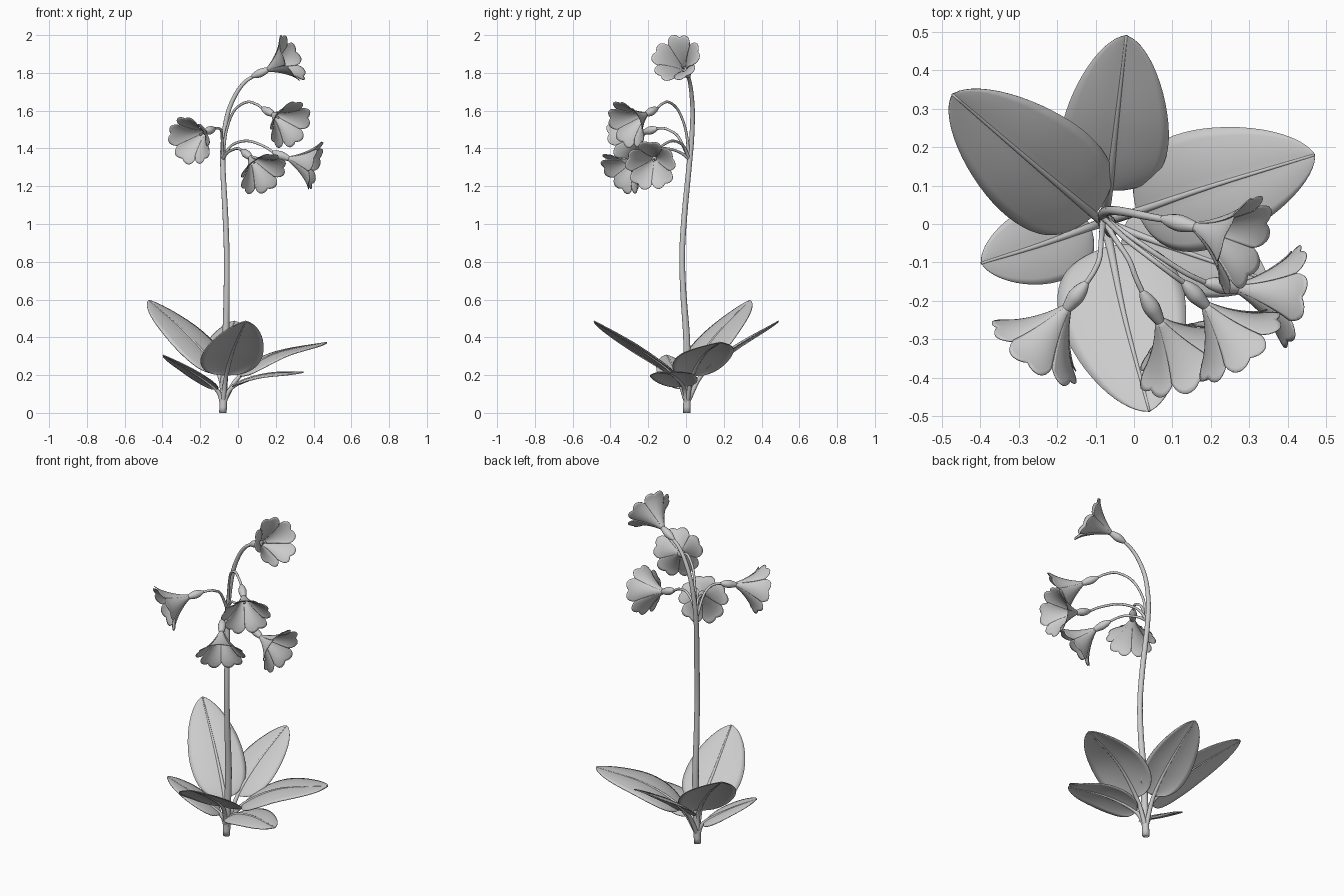
import bpy, math
from mathutils import Vector, Matrix

if "Cube" in bpy.data.objects:
    bpy.data.objects.remove(bpy.data.objects["Cube"])


def sample(pts, u):
    """Smooth (Catmull-Rom) point at u in 0..1 on a path."""
    p = [Vector(q) for q in pts]
    n = len(p) - 1
    i = min(int(u * n), n - 1)
    f = u * n - i
    a = p[i - 1] if i else 2 * p[0] - p[1]
    d = p[i + 2] if i + 2 <= n else 2 * p[n] - p[n - 1]
    b, c = p[i], p[i + 1]
    return 0.5 * (2 * b + (c - a) * f + (2 * a - 5 * b + 4 * c - d) * f**2
                  + (3 * b - a - 3 * c + d) * f**3)


def mesh_obj(name, verts, faces, thick=0):
    me = bpy.data.meshes.new(name)
    me.from_pydata(verts, [], faces)
    ob = bpy.data.objects.new(name, me)
    bpy.context.collection.objects.link(ob)
    me.polygons.foreach_set("use_smooth", [True] * len(faces))
    me.update()
    if thick:
        m = ob.modifiers.new("thickness", 'SOLIDIFY')
        m.thickness = thick
        m.offset = 0
    return ob


def grid_faces(rows, cols, base=0):
    return [(base + r * cols + c, base + r * cols + c + 1,
             base + (r + 1) * cols + c + 1, base + (r + 1) * cols + c)
            for r in range(rows - 1) for c in range(cols - 1)]


def tube(name, pts, radii, steps=32, sides=14):
    """Round tube along a smooth path with varying radius, closed ends."""
    rad = [(r, 0, 0) for r in radii]
    verts, faces = [], []
    ref = None
    for k in range(steps + 1):
        u = k / steps
        c = sample(pts, u)
        t = (sample(pts, min(u + .01, 1)) - sample(pts, max(u - .01, 0))).normalized()
        if ref is None:
            ref = t.orthogonal()
        ref = (ref - t * ref.dot(t)).normalized()
        b = t.cross(ref)
        r = sample(rad, u).x
        for s in range(sides):
            a = 2 * math.pi * s / sides
            verts.append(c + r * (math.cos(a) * ref + math.sin(a) * b))
    for k in range(steps):
        for s in range(sides):
            n = (s + 1) % sides
            faces.append((k * sides + s, k * sides + n,
                          (k + 1) * sides + n, (k + 1) * sides + s))
    faces.append(tuple(reversed(range(sides))))
    faces.append(tuple(range(steps * sides, (steps + 1) * sides)))
    return mesh_obj(name, verts, faces)


def leaf(name, pts, half_width, roll=0):
    """Petiole and midrib tube plus a blade that starts at the second point."""
    tube(name + "_midrib", pts, (.013, .011, .007, .004), 30, 10)
    rows, cols = 29, 13
    verts = []
    u0 = 1 / (len(pts) - 1)
    for r in range(rows):
        t = (1 - math.cos(math.pi * r / (rows - 1))) / 2
        u = u0 + (1 - u0) * t
        c = sample(pts, u)
        tan = (sample(pts, min(u + .01, 1)) - sample(pts, u - .01)).normalized()
        side = Matrix.Rotation(math.radians(roll), 3, tan) @ tan.cross(Vector((0, 0, 1))).normalized()
        nrm = side.cross(tan)
        w = half_width * max(t, .0005)**.45 * max(1 - t, .0005)**.65 / .475
        for k in range(cols):
            v = 2 * k / (cols - 1) - 1
            verts.append(c + side * w * v + nrm * w * (.10 * abs(v) - .18 * v * v))
    mesh_obj(name + "_blade", verts, grid_faces(rows, cols), .005)


def flower(name, base, axis):
    """Trumpet of five notched petals opening along the axis."""
    base, z = Vector(base), Vector(axis).normalized()
    up = Vector((0, 0, 1))
    x = (up - z * up.dot(z)).normalized()
    y = z.cross(x)
    profile = [(-.008, .008, 0), (.042, .034, 0), (.088, .066, 0), (.126, .101, 0), (.150, .135, 0)]
    rows, cols = 13, 17
    verts, faces = [], []
    for p in range(5):
        start = len(verts)
        for r in range(rows):
            for k in range(cols):
                v = 2 * k / (cols - 1) - 1
                e = abs(v)
                end = 1 - .09 * (1 - e / .45)**2 if e < .45 else 1 - .24 * ((e - .45) / .55)**2
                q = sample(profile, end * r / (rows - 1))
                a = 2 * math.pi * p / 5 + math.radians(37) * v
                rad = q.y + .004 * v * r / rows
                verts.append(base + z * q.x + rad * (math.cos(a) * x + math.sin(a) * y))
        faces += grid_faces(rows, cols, start)
    mesh_obj(name + "_petals", verts, faces, .003)
    tube(name + "_pistil", [base, base + z * .02, base + z * .045], (.005, .004, .006), 8, 8)


# main stem
tube("stem", [(-.08, .005, 0), (-.072, .005, .2), (-.065, .003, .4), (-.06, -.015, .65),
              (-.06, -.02, .85), (-.067, -.008, 1.05), (-.08, .016, 1.3), (-.077, .03, 1.45),
              (-.053, .035, 1.59), (-.01, .029, 1.69), (.035, .02, 1.75), (.08, .012, 1.782)],
     (.020, .019, .018, .016, .015, .015, .014, .013, .012, .011, .010, .009), 70)

# flowers: stalk path (last point = bud start), flower base, axis
root = (-.08, .016, 1.345)
flowers = {
    "top": (None, (.075, .013, 1.78), (.16, -.008, 1.818), (.13, -.047, .062)),
    "left": ([root, (-.085, -.04, 1.46), (-.09, -.09, 1.497), (-.105, -.125, 1.507)],
             (-.125, -.155, 1.505), (-.175, -.22, 1.487), (-.082, -.113, -.047)),
    "upper": ([root, (-.062, 0, 1.49), (-.02, -.04, 1.60), (.045, -.09, 1.645), (.095, -.128, 1.635)],
              (.13, -.153, 1.612), (.187, -.213, 1.58), (.088, -.103, -.055)),
    "lower": ([root, (-.055, -.03, 1.378), (-.015, -.09, 1.398), (.005, -.14, 1.398)],
              (.022, -.178, 1.388), (.067, -.253, 1.352), (.068, -.103, -.092)),
    "right": ([root, (-.035, -.015, 1.415), (.045, -.07, 1.44), (.13, -.125, 1.415)],
              (.187, -.153, 1.38), (.27, -.167, 1.346), (.14, -.02, -.037)),
}
for name, (stalk, bud, base, axis) in flowers.items():
    if stalk:
        path = stalk + [bud]
        tube(name + "_stalk", path, [.009] + [.007] * (len(path) - 1), 32, 10)
    b0, b1 = Vector(bud), Vector(base)
    tube(name + "_calyx", [b0.lerp(b1, f) for f in (-.05, .2, .5, .8, 1.1)],
         (.007, .017, .022, .018, .011), 20)
    flower(name + "_flower", base, axis)

# leaves: midrib path, half width, roll in degrees
leaf("back_left_leaf", [(-.08, .005, .05), (-.105, .025, .21), (-.26, .155, .405), (-.472, .337, .595)], .15, -6)
leaf("back_leaf", [(-.08, .005, .05), (-.065, .09, .21), (-.047, .25, .345), (-.02, .49, .485)], .14)
leaf("right_leaf", [(-.08, .005, .05), (.01, .033, .195), (.20, .098, .313), (.47, .18, .373)], .155, 2)
leaf("front_right_leaf", [(-.08, .005, .04), (-.025, -.015, .14), (.14, -.075, .203), (.345, -.145, .215)], .115, 6)
leaf("left_leaf", [(-.08, .005, .04), (-.115, -.008, .125), (-.245, -.055, .22), (-.397, -.102, .305)], .105, 3)
leaf("front_leaf", [(-.08, .005, .05), (-.062, -.06, .2), (-.025, -.24, .335), (.04, -.487, .485)], .165)
